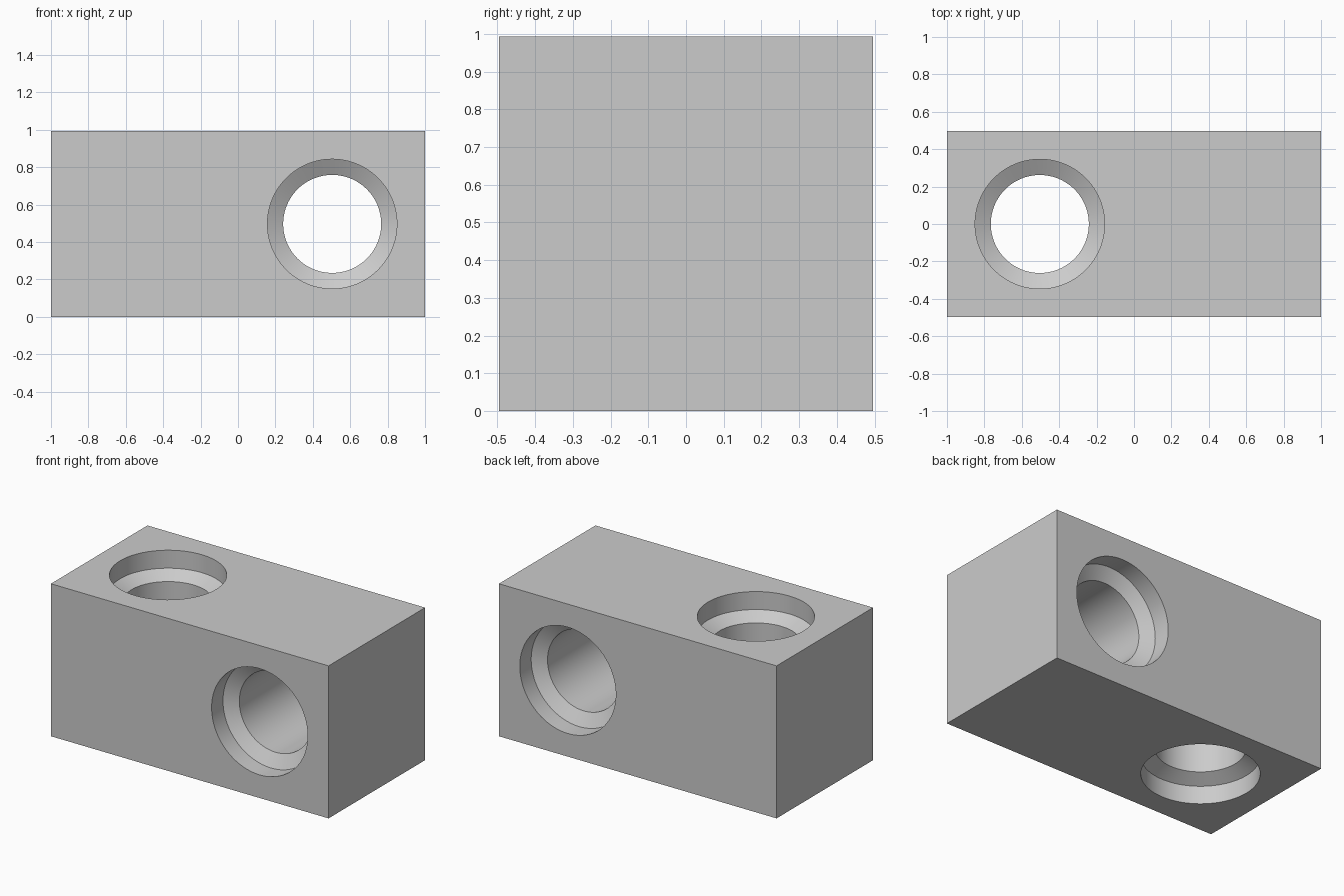
import bpy
import bmesh
from math import radians, tau
from mathutils import Matrix

if "Cube" in bpy.data.objects:
    bpy.data.objects.remove(bpy.data.objects["Cube"])

SIDE = 0.993            # square section of the block
HOLE_X = 1 - SIDE / 2   # holes sit half a section from each end
MOUTH, BORE = 0.346, 0.262
STRAIGHT, DEPTH = 0.117, 0.165

grey = bpy.data.materials.new("plain_grey")
grey.use_nodes = True
colour = (0.6, 0.6, 0.6, 1)
grey.diffuse_color = colour
grey.node_tree.nodes["Principled BSDF"].inputs["Base Color"].default_value = colour


def add_object(name, bm):
    mesh = bpy.data.meshes.new(name)
    bmesh.ops.recalc_face_normals(bm, faces=bm.faces)
    bm.to_mesh(mesh)
    bm.free()
    mesh.materials.append(grey)
    obj = bpy.data.objects.new(name, mesh)
    bpy.context.collection.objects.link(obj)
    return obj


def hole_cutter(name, x, tilt):
    # Revolved half profile, mirrored for the far mouth
    half = [(MOUTH, SIDE / 2 + 0.1), (MOUTH, SIDE / 2 - STRAIGHT), (BORE, SIDE / 2 - DEPTH)]
    profile = half + [(r, -z) for r, z in reversed(half)]
    bm = bmesh.new()
    points = [(0, 0, profile[0][1])] + [(r, 0, z) for r, z in profile] + [(0, 0, profile[-1][1])]
    verts = [bm.verts.new(p) for p in points]
    edges = [bm.edges.new(pair) for pair in zip(verts, verts[1:])]
    bmesh.ops.spin(bm, geom=verts + edges, axis=(0, 0, 1), cent=(0, 0, 0),
                   angle=tau, steps=96)
    bmesh.ops.remove_doubles(bm, verts=bm.verts, dist=0.0001)
    bm.transform(Matrix.Translation((x, 0, SIDE / 2)) @ Matrix.Rotation(tilt, 4, "X"))
    cutter = add_object(name, bm)
    cutter.hide_render = True
    return cutter


# Block
bm = bmesh.new()
bmesh.ops.create_cube(bm, size=1)
bm.transform(Matrix.Translation((0, 0, SIDE / 2)) @ Matrix.Diagonal((2, SIDE, SIDE, 1)))
block = add_object("block", bm)

# One vertical and one front-to-back stepped hole
cutters = [hole_cutter("vertical_hole_cutter", -HOLE_X, 0),
           hole_cutter("cross_hole_cutter", HOLE_X, radians(90))]
bpy.ops.object.select_all(action="DESELECT")
block.select_set(True)
bpy.context.view_layer.objects.active = block
for cutter in cutters:
    cut = block.modifiers.new(cutter.name, "BOOLEAN")
    cut.operation = "DIFFERENCE"
    cut.solver = "EXACT"
    cut.object = cutter
    bpy.ops.object.modifier_apply(modifier=cut.name)
    bpy.data.objects.remove(cutter)

bpy.ops.object.shade_smooth_by_angle(angle=radians(30))
